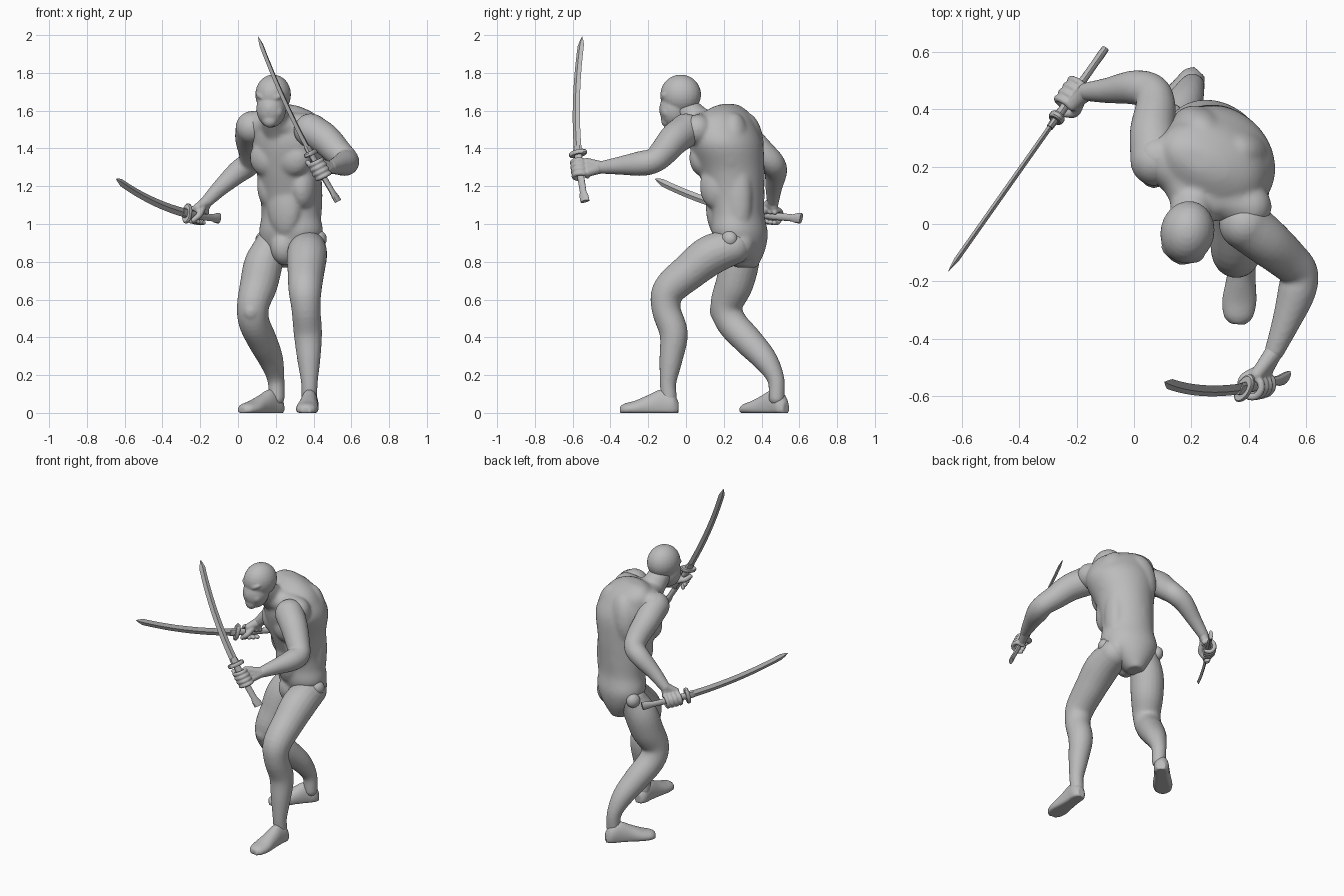
import bpy, bmesh
from math import sin, cos, pi, radians, atan2
from mathutils import Vector, Matrix

cube = bpy.data.objects.get("Cube")
if cube:
    bpy.data.objects.remove(cube, do_unlink=True)

grey = bpy.data.materials.new("plain_grey")
grey.use_nodes = True
grey.diffuse_color = (0.5, 0.5, 0.5, 1)
grey.node_tree.nodes["Principled BSDF"].inputs["Base Color"].default_value = (0.5, 0.5, 0.5, 1)


def loft(bm, rings):
    """Skin a list of point rings and close both ends."""
    loops = [[bm.verts.new(p) for p in ring] for ring in rings]
    n = len(loops[0])
    for a, b in zip(loops, loops[1:]):
        for i in range(n):
            bm.faces.new((a[i], a[(i + 1) % n], b[(i + 1) % n], b[i]))
    bm.faces.new(loops[0][::-1])
    bm.faces.new(loops[-1])


def spline(rows, steps=5):
    """Smooth interpolation through rows of numbers."""
    rows = [Vector(r) for r in rows]
    pts = [rows[0] * 2 - rows[1]] + rows + [rows[-1] * 2 - rows[-2]]
    out = []
    for a, b, c, d in zip(pts, pts[1:], pts[2:], pts[3:]):
        for k in range(steps):
            t = k / steps
            out.append(0.5 * (2 * b + (c - a) * t + (2 * a - 5 * b + 4 * c - d) * t**2
                              + (3 * b - a - 3 * c + d) * t**3))
    return out + [rows[-1]]


def tube(bm, rows, sides=20):
    """Round limb through rows of x, y, z, radius with rounded ends."""
    rows = spline(rows)
    pts = [r.to_3d() for r in rows]
    side, rings = None, []
    for i, p in enumerate(pts):
        axis = (pts[min(i + 1, len(pts) - 1)] - pts[max(i - 1, 0)]).normalized()
        side = axis.orthogonal() if side is None else side - axis * side.dot(axis)
        side.normalize()
        up = axis.cross(side)
        rings.append([p + rows[i][3] * (side * cos(a) + up * sin(a))
                      for a in (2 * pi * k / sides for k in range(sides))])
    loft(bm, rings)
    for r in (rows[0], rows[-1]):
        blob(bm, r[:3], (r[3],) * 3)


def blob(bm, loc, size, yaw=0, tilt=0, roll=0):
    m = (Matrix.Translation(loc) @ Matrix.Rotation(radians(yaw), 4, 'Z')
         @ Matrix.Rotation(radians(roll), 4, 'Y') @ Matrix.Rotation(radians(tilt), 4, 'X')
         @ Matrix.Diagonal((*size, 1)))
    bmesh.ops.create_uvsphere(bm, u_segments=24, v_segments=14, radius=1, matrix=m)


def finish(name, bm, voxel=0, smooth=4):
    """Make the object; a voxel size fuses its pieces into one skin."""
    bmesh.ops.recalc_face_normals(bm, faces=bm.faces)
    me = bpy.data.meshes.new(name)
    bm.to_mesh(me)
    bm.free()
    ob = bpy.data.objects.new(name, me)
    bpy.context.collection.objects.link(ob)
    bpy.ops.object.select_all(action='DESELECT')
    ob.select_set(True)
    bpy.context.view_layer.objects.active = ob
    if voxel:
        mod = ob.modifiers.new("fuse", 'REMESH')
        mod.mode, mod.voxel_size = 'VOXEL', voxel
        mod = ob.modifiers.new("soften", 'SMOOTH')
        mod.factor, mod.iterations = 0.5, smooth
        bpy.ops.object.convert(target='MESH')
    ob.data.materials.clear()
    ob.data.materials.append(grey)
    if voxel:
        bpy.ops.object.shade_smooth()
    else:
        bpy.ops.object.shade_smooth_by_angle(angle=radians(35))


# Torso: turned sections, centre x, y, z, half width, half depth
YAW = -27
lat = Vector((cos(radians(YAW)), sin(radians(YAW)), 0))
fwd = Vector((lat.y, -lat.x, 0))
bm = bmesh.new()
sections = [(.26, .32, .77, .05, .06), (.27, .3, .86, .13, .115), (.28, .285, .95, .175, .14),
            (.28, .275, 1.05, .16, .135), (.275, .262, 1.15, .162, .15),
            (.275, .24, 1.28, .178, .175), (.283, .213, 1.42, .214, .19),
            (.265, .2, 1.52, .2, .165), (.25, .21, 1.58, .17, .12),
            (.23, .22, 1.62, .11, .065), (.22, .225, 1.635, .05, .03)]
loft(bm, [[Vector(s[:3]) + lat * s[3] * cos(a) + fwd * s[4] * sin(a)
           for a in (2 * pi * k / 40 for k in range(40))] for s in spline(sections)])


def muscle(u, v, z, size, tilt=0, roll=0):
    blob(bm, Vector((.28, .24, z)) + lat * u + fwd * v, size, YAW, tilt, roll)


for s in (-1, 1):
    muscle(s * .075, .125, 1.35, (.1, .07, .1), 0, s * 8)          # chest
    muscle(s * .1, .045, 1.2, (.065, .085, .12))                   # ribs
    muscle(s * .085, -.055, 1.42, (.1, .08, .17), 0, s * -8)       # shoulder blade
    muscle(s * .07, -.07, 1.15, (.07, .085, .28))                  # lower back
    muscle(s * .06, -.06, .9, (.08, .1, .1))                       # buttock
muscle(0, .075, 1.1, (.095, .06, .17))                             # belly
muscle(-.02, .03, .88, (.075, .085, .1))
tube(bm, [(.23, .15, 1.47, .11), (.205, .07, 1.54, .08), (.188, -.01, 1.62, .068)])
tube(bm, [(.08, .23, 1.52, .08), (.16, .17, 1.52, .08), (.2, .06, 1.54, .06)])
tube(bm, [(.4, .06, 1.5, .08), (.3, .09, 1.51, .08), (.21, .05, 1.54, .06)])
finish("torso", bm, .01, 9)

# Hip discs
for name, loc in (("left_hip_disc", (.432, .23, .92)), ("right_hip_disc", (.13, .375, .915))):
    bm = bmesh.new()
    blob(bm, loc, (.036, .044, .044), YAW)
    finish(name, bm)

# Head with masked face
bm = bmesh.new()
HY = -12
blob(bm, (.186, -.028, 1.685), (.094, .109, .106), HY)
blob(bm, (.176, -.058, 1.612), (.079, .083, .102), HY, -8)
blob(bm, (.164, -.125, 1.615), (.013, .018, .035), HY, -12)        # nose
blob(bm, (.168, -.1, 1.55), (.04, .032, .04), HY)                  # chin
for s in (-1, 1):                                                  # brows and cheeks
    blob(bm, (.17 + s * .04, -.097 - s * .01, 1.675), (.042, .03, .018), HY + s * 28, 0, s * -25)
    blob(bm, (.172 + s * .038, -.088 - s * .008, 1.595), (.032, .036, .038), HY)
finish("head", bm, .006, 8)

# Limbs: x, y, z, radius along each
limbs = {
    "left_leg": [(.37, .25, .88, .095), (.365, .13, .835, .107), (.36, .02, .75, .098),
                 (.355, -.09, .65, .088), (.36, -.105, .55, .077), (.37, -.065, .42, .075),
                 (.375, -.08, .28, .061), (.378, -.095, .16, .044), (.378, -.09, .08, .042)],
    "right_leg": [(.175, .315, .89, .085), (.135, .285, .79, .102), (.11, .255, .68, .1),
                  (.08, .215, .57, .086), (.085, .24, .48, .082), (.13, .33, .38, .078),
                  (.175, .42, .28, .065), (.2, .475, .18, .046), (.205, .48, .08, .042)],
    "left_arm": [(.385, 0, 1.495, .09), (.46, -.06, 1.45, .084), (.53, -.12, 1.38, .074),
                 (.575, -.17, 1.335, .066), (.565, -.24, 1.32, .066), (.53, -.34, 1.31, .05),
                 (.49, -.44, 1.30, .035)],
    "right_arm": [(.075, .22, 1.51, .088), (.065, .32, 1.45, .08), (.075, .41, 1.37, .07),
                  (.06, .46, 1.32, .064), (.0, .475, 1.275, .06), (-.09, .465, 1.195, .045),
                  (-.165, .46, 1.12, .033)],
}
for name, rows in limbs.items():
    bm = bmesh.new()
    tube(bm, rows)
    if "leg" in name:
        blob(bm, Vector(rows[3][:3]) + Vector((-.01, -.04, -.03)), (.05, .05, .06))   # kneecap
    finish(name, bm, .009)

# Feet: distance along, half width, height, with flat soles
profile = [(0, .025, .06), (.03, .044, .105), (.09, .046, .125), (.16, .052, .095),
           (.23, .06, .065), (.285, .05, .05), (.31, .025, .035)]
for name, heel, toe in (("left_foot", (.385, -.04, 0), (.36, -.35, 0)),
                        ("right_foot", (.228, .53, 0), (.02, .3, 0))):
    bm = bmesh.new()
    d = (Vector(toe) - Vector(heel)).normalized()
    side = Vector((-d.y, d.x, 0))
    loft(bm, [[Vector(heel) + d * x + side * w * cos(a) + Vector((0, 0, h * max(0, .35 + .65 * sin(a))))
               for a in (2 * pi * k / 24 for k in range(24))] for x, w, h in spline(profile)])
    finish(name, bm, .007, 3)


# Curved sword along local x, bowed and edged towards local y
def bow(x):
    return .18 * x / .97 * (1 - x / .97)


def sword_part(name, m, rows, sides):
    bm = bmesh.new()
    loft(bm, [[m @ Vector((x, bow(x) + w * cos(a), t * sin(a)))
               for a in (2 * pi * k / sides for k in range(sides))] for x, w, t in rows])
    finish(name, bm)


def hand(name, m, wrist, flip):
    """Fist round the grip, with fingers curling away from the wrist."""
    gx = .2
    local = m.inverted() @ Vector(wrist)
    base = atan2(local.z, local.y - bow(gx))
    bm = bmesh.new()

    def around(x, ang, r):
        a = base + flip * radians(ang)
        return m @ Vector((x, bow(x) + r * cos(a), r * sin(a)))

    for i in range(4):
        x = gx - .045 + .027 * i
        tube(bm, [(*around(x, ang, .036), .0145 - .001 * abs(i - 1.5))
                  for ang in (-30, 30, 80, 130, 180, 225)], 10)
    tube(bm, [(*around(gx + .01, -20, .05), .02), (*around(gx + .04, -70, .042), .017),
              (*around(gx + .055, -125, .036), .014)], 10)         # thumb
    for x in (gx - .03, gx, gx + .03):                             # palm
        p = around(x, -5, .045)
        tube(bm, [(*p, .024), (*p.lerp(Vector(wrist), .5), .027), (*wrist, .032)], 12)
    finish(name, bm, .005, 2)


swords = {"left": ((.53, -.535, 1.12), (.11, -.55, 1.985), (-.6, -.85, 0), (.49, -.44, 1.3), -1),
          "right": ((-.1, .61, 1.03), (-.65, -.17, 1.24), (0, 0, -1), (-.165, .46, 1.12), 1)}
for who, (pommel, tip, edge, wrist, flip) in swords.items():
    ax = (Vector(tip) - Vector(pommel)).normalized()
    ay = Vector(edge)
    ay = (ay - ax * ay.dot(ax)).normalized()
    m = Matrix.Translation(pommel) @ Matrix((ax, ay, ax.cross(ay))).transposed().to_4x4()
    blade = [(.28 + .64 * k / 16, .024 - .004 * k / 16, .009) for k in range(17)]
    sword_part(who + "_blade", m, blade + [(.945, .012, .005), (.97, .001, .001)], 4)
    sword_part(who + "_grip", m, [(0, .028, .013), (.03, .027, .014), (.06, .019, .013),
                                  (.17, .02, .014), (.285, .022, .015)], 12)
    sword_part(who + "_guard", m, [(.28, .048, .024), (.286, .054, .028),
                                   (.298, .054, .028), (.304, .048, .024)], 20)
    sword_part(who + "_collar", m, [(.3, .027, .014), (.335, .025, .012)], 8)
    hand(who + "_hand", m, wrist, flip)
